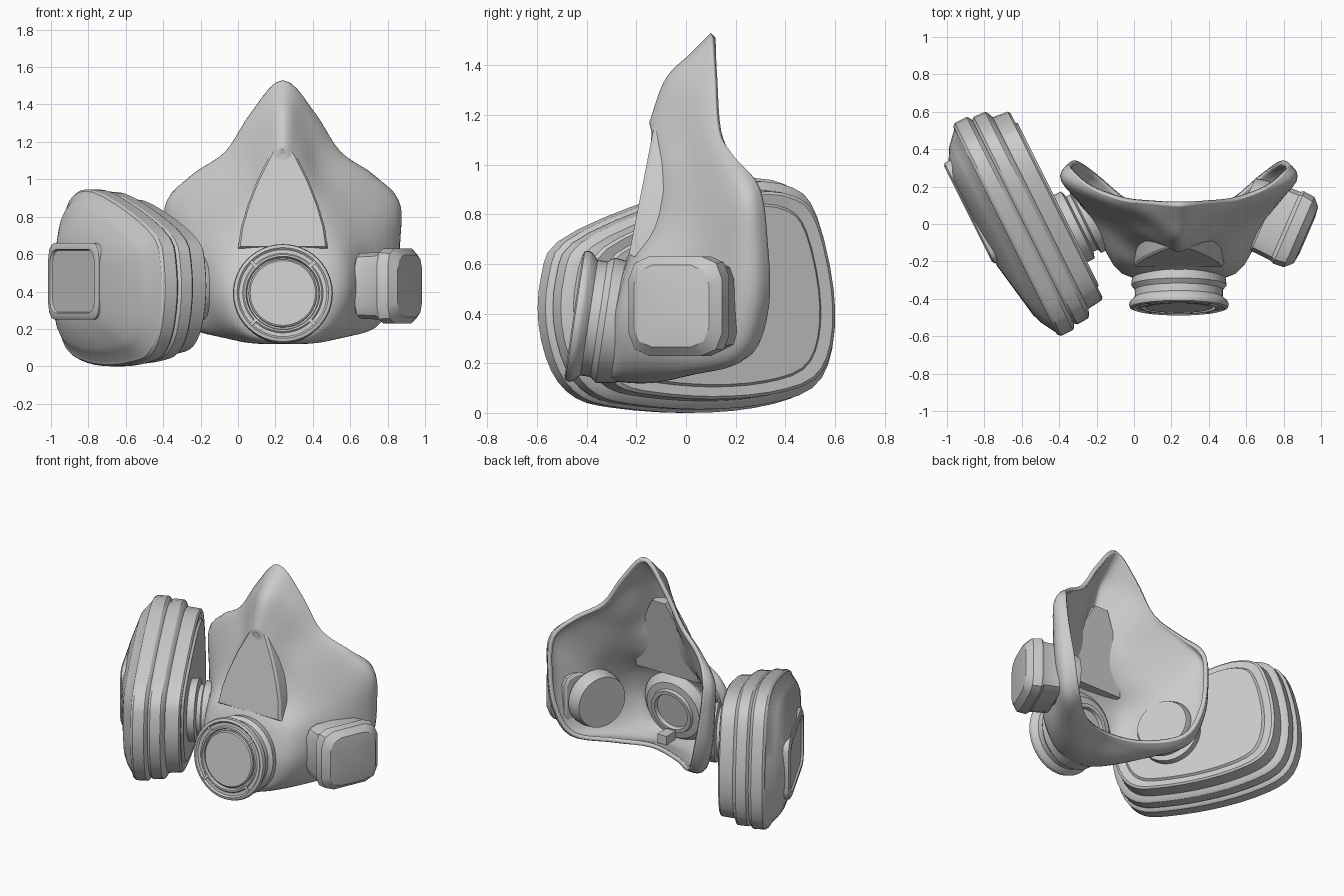
import bpy, bmesh, math
from mathutils import Vector, Matrix

if "Cube" in bpy.data.objects:
    bpy.data.objects.remove(bpy.data.objects["Cube"])

CX = 0.24  # mask centre line


def finish(name, bm, angle=35):
    me = bpy.data.meshes.new(name)
    bmesh.ops.remove_doubles(bm, verts=bm.verts, dist=0.0005)
    bmesh.ops.recalc_face_normals(bm, faces=bm.faces)
    bm.to_mesh(me)
    bm.free()
    ob = bpy.data.objects.new(name, me)
    bpy.context.collection.objects.link(ob)
    bpy.ops.object.select_all(action='DESELECT')
    bpy.context.view_layer.objects.active = ob
    ob.select_set(True)
    bpy.ops.object.shade_smooth_by_angle(angle=math.radians(angle))
    return ob


def loft(name, rings, caps=True, angle=35):
    bm = bmesh.new()
    rows = [[bm.verts.new(p) for p in r] for r in rings]
    n = len(rows[0])
    for a, b in zip(rows, rows[1:]):
        for i in range(n):
            j = (i + 1) % n
            bm.faces.new((a[i], a[j], b[j], b[i]))
    if caps:
        bm.faces.new(rows[0])
        bm.faces.new(rows[-1])
    return finish(name, bm, angle)


def frame(origin, normal):
    n = Vector(normal).normalized()
    u = Vector((0, 0, 1)).cross(n).normalized()
    m = Matrix((u, n.cross(u), n)).transposed().to_4x4()
    m.translation = origin
    return m


def lathe(name, m, profile, seg=48):
    rings = [[m @ Vector((r * math.cos(2 * math.pi * i / seg), r * math.sin(2 * math.pi * i / seg), t))
              for i in range(seg)] for r, t in profile]
    return loft(name, rings)


def catmull(pts, k, closed):
    pts = [Vector(p) for p in pts]
    n, out = len(pts), []
    get = (lambda i: pts[i % n]) if closed else (lambda i: pts[max(0, min(n - 1, i))])
    for i in range(n if closed else n - 1):
        a, b, c, d = (get(i + o) for o in (-1, 0, 1, 2))
        for s in range(k):
            t = s / k
            out.append(0.5 * (2 * b + (c - a) * t + (2 * a - 5 * b + 4 * c - d) * t * t
                              + (3 * b - a - 3 * c + d) * t ** 3))
    return out if closed else out + [pts[-1]]


# Face piece: half loops from the nose to the chin, rim first, mirrored and smoothed
rim = [(0, .11, 1.52), (.16, .12, 1.35), (.30, .135, 1.14), (.47, .20, 1.02), (.57, .29, .90),
       (.575, .32, .69), (.53, .325, .44), (.44, .26, .25), (.24, .10, .20), (0, .03, .20)]
flare = [(0, .03, 1.44), (.14, .06, 1.32), (.265, .09, 1.13), (.45, .15, 1.0), (.60, .22, .87),
         (.61, .24, .67), (.585, .24, .42), (.49, .19, .22), (.26, .05, .175), (0, -.02, .18)]
body = [(0, -.07, 1.34), (.10, -.02, 1.25), (.19, .01, 1.07), (.31, .03, .92), (.42, .05, .75),
        (.46, .04, .57), (.45, .03, .38), (.39, 0, .22), (.22, -.10, .145), (0, -.15, .135)]
front = [(0, -.13, 1.18), (.06, -.11, 1.12), (.12, -.09, 1.0), (.18, -.08, .87), (.23, -.12, .72),
         (.29, -.20, .58), (.30, -.25, .40), (.25, -.26, .25), (.14, -.28, .16), (0, -.29, .14)]
depth = [-.13, -.125, -.14, -.155, -.18, -.24, -.27, -.28, -.28, -.29]
middle = [(0, y, p[2]) for y, p in zip(depth, front)]
loops = []
for half in (rim, flare, body, front, middle):
    full = half + [(-x, y, z) for x, y, z in half[-2:0:-1]]
    loops.append([p + Vector((CX, 0, 0)) for p in catmull(full, 5, True)])
columns = [catmull(c, 5, False) for c in zip(*loops)]
shell = loft("face_piece", list(zip(*columns)), caps=False, angle=60)
mod = shell.modifiers.new("thickness", 'SOLIDIFY')
mod.thickness = 0.028
mod.offset = 0

# Raised nose panel
edge = [(.05, 1.165), (.075, 1.12), (.135, 1.0), (.19, .86), (.225, .74), (.24, .63)]
outline = edge + [(-x, z) for x, z in reversed(edge)]


def panel_ring(s, d):
    return [(CX + x * s, -.13 - (1.165 - z) * .185 + d, .86 + (z - .86) * s) for x, z in outline]


loft("nose_panel", [panel_ring(1, .09), panel_ring(1, .016), panel_ring(.95, 0)], angle=25)

# Exhale valve with the inner port
vm = frame((CX, -.435, .39), (0, -1, .15))
lathe("valve_housing", vm, [
    (.001, -.235), (.12, -.235), (.125, -.26), (.15, -.26), (.155, -.24), (.2, -.235), (.245, -.19),
    (.255, -.11), (.235, -.085), (.235, -.045), (.262, -.02), (.267, -.005), (.262, .012), (.245, .018),
    (.235, .008), (.215, .008), (.208, .016), (.198, .016), (.192, -.008), (.001, -.008)])
lathe("valve_cover", vm, [(.001, -.01), (.183, -.01), (.183, .008), (.175, .014), (.001, .014)])


def box(name, m, size):
    bm = bmesh.new()
    bmesh.ops.create_cube(bm, size=1, matrix=m @ Matrix.Diagonal((*size, 1)))
    return finish(name, bm)


for i in range(4):
    m = vm @ Matrix.Rotation(math.pi / 4 + i * math.pi / 2, 4, 'Z') @ Matrix.Translation((.222, 0, .008))
    box("valve_spoke", m, (.05, .018, .016))
box("inner_tab", Matrix.Translation((CX, -.13, .2)), (.07, .1, .06))

# Filter cartridge: one outline lofted along its axis
axis = Vector((-.894, -.447, 0))
fm = frame(Vector((-.125, .25, .475)), axis)
side = [(-.637, .36), (-.625, .55), (-.55, .69), (-.22, .83), (.2, .94), (.44, .92), (.55, .80), (.625, .5),
        (.62, .25), (.53, .09), (.3, .02), (0, 0), (-.3, .02), (-.47, .06), (-.58, .17)]
# local x of the frame points forward along the cartridge
sx = 1 if fm.col[0][1] < 0 else -1
smooth = catmull([(-sx * a, z - .475, 0) for a, z in side], 3, True)


def cartridge_ring(d, s, shift=0):
    return [fm @ Vector((p.x * s - sx * shift, p.y * s, d)) for p in smooth]


loft("filter_cartridge", [cartridge_ring(*r) for r in (
    (.315, .72), (.315, .76), (.33, .78), (.325, .86), (.335, .885), (.42, .90), (.435, .955), (.445, .97),
    (.51, .975), (.525, .955), (.535, .985), (.545, 1), (.615, 1), (.63, .98), (.635, .95),
    (.68, .85, .015), (.70, .79, .03), (.755, .46, .14))], angle=28)


def rounded_rect(m, w, h, r, d, k=3):
    pts = []
    for q, (a, b) in enumerate(((1, 1), (-1, 1), (-1, -1), (1, -1))):
        for i in range(k + 1):
            t = (q + i / k) * math.pi / 2
            pts.append(m @ Vector((a * (w - r) + r * math.cos(t), b * (h - r) + r * math.sin(t), d)))
    return pts


# Label recess on the cartridge face
lm = fm @ Matrix.Translation((-sx * .165, -.02, 0))
loft("cartridge_badge", [rounded_rect(lm, w, h, .07, d) for w, h, d in (
    (.30, .205, .72), (.30, .205, .76), (.285, .19, .77), (.265, .17, .77), (.26, .165, .757))])

# Cartridge connector
cm = frame(Vector((-.058, .116, .42)), axis)
lathe("cartridge_connector", cm, [(.17, .15), (.19, .19), (.19, .225), (.165, .235), (.165, .26),
                                  (.2, .27), (.2, .325)])

# Opposite inlet with its cap
rm = frame(Vector((.91, -.055, .43)), (.92, -.4, 0))
lathe("inlet_connector", rm, [(.17, -.36), (.185, -.3), (.185, -.26), (.165, -.25), (.165, -.15)])
loft("inlet_cap", [rounded_rect(rm, w, h, r, d, 2) for w, h, r, d in (
    (.18, .16, .06, -.235), (.195, .175, .07, -.225), (.2, .18, .07, -.11), (.21, .2, .08, -.09),
    (.205, .2, .09, -.03), (.165, .165, .08, .01), (.1, .1, .05, .018))], angle=30)
